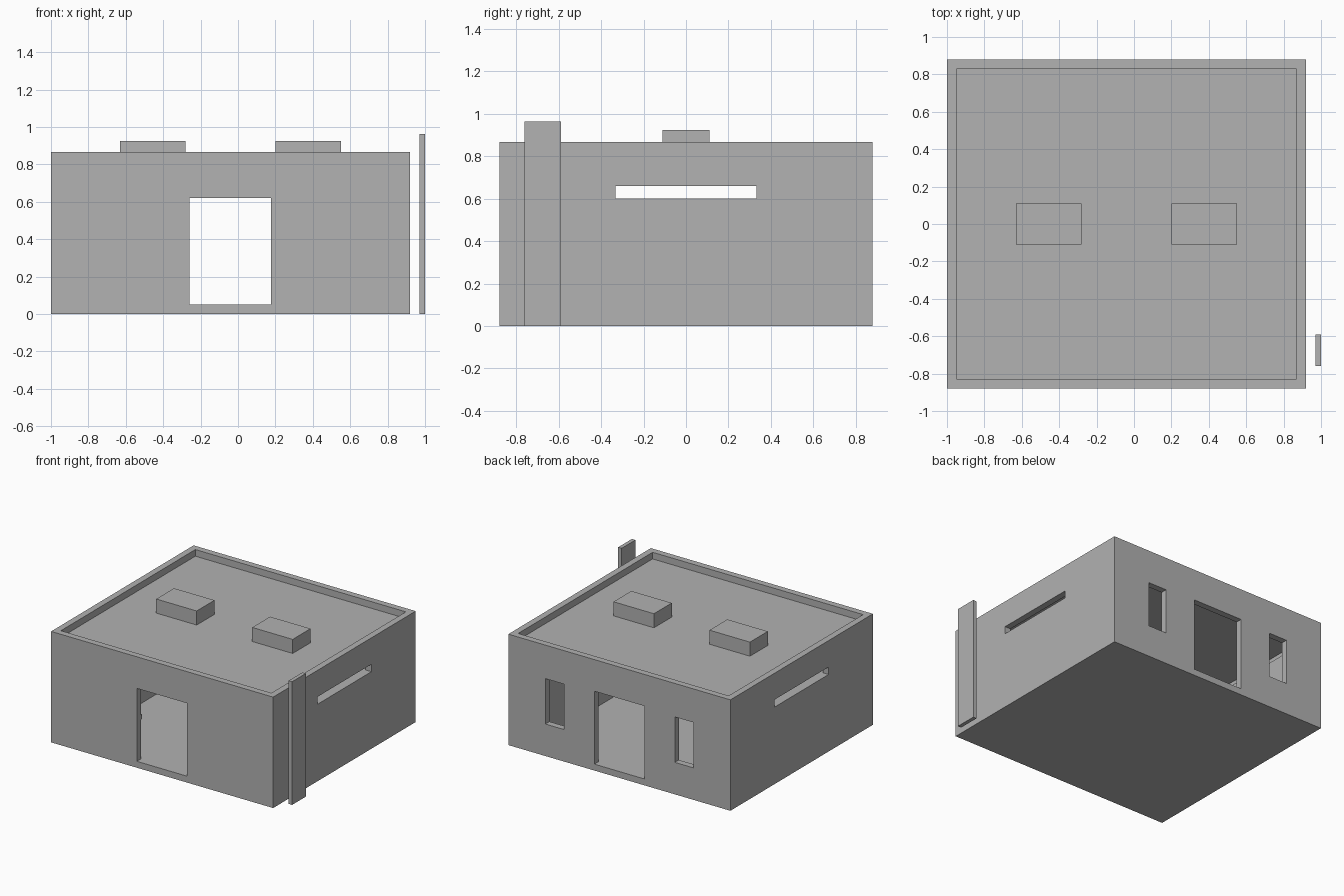
import bpy
import bmesh

if "Cube" in bpy.data.objects:
    bpy.data.objects.remove(bpy.data.objects["Cube"])

# One plain concrete colour
concrete = bpy.data.materials.new("concrete grey")
concrete.diffuse_color = (0.445, 0.445, 0.445, 1)
concrete.use_nodes = True
concrete.node_tree.nodes["Principled BSDF"].inputs["Base Color"].default_value = concrete.diffuse_color


def box(name, x, y, z):
    """Axis-aligned box from (min, max) ranges."""
    bm = bmesh.new()
    bmesh.ops.create_cube(bm, size=1)
    for v in bm.verts:
        v.co = [r[0] if c < 0 else r[1] for c, r in zip(v.co, (x, y, z))]
    mesh = bpy.data.meshes.new(name)
    bm.to_mesh(mesh)
    bm.free()
    mesh.materials.append(concrete)
    obj = bpy.data.objects.new(name, mesh)
    bpy.context.collection.objects.link(obj)
    return obj


def cut(target, x, y, z):
    """Cut a box-shaped opening out of the target."""
    cutter = box("cutter", x, y, z)
    cutter.hide_render = True
    mod = target.modifiers.new("opening", 'BOOLEAN')
    mod.operation = 'DIFFERENCE'
    mod.solver = 'EXACT'
    mod.object = cutter
    bpy.context.view_layer.objects.active = target
    bpy.ops.object.modifier_apply(modifier=mod.name)
    bpy.data.objects.remove(cutter, do_unlink=True)


WALL = 0.05
X0, X1, Y = -1.0, 0.92, 0.88
IN_X, IN_Y = (X0 + WALL, X1 - WALL), (-Y + WALL, Y - WALL)
MID = (X0 + X1) / 2
ROOF = 0.815

# Building shell with room, and a roof sunk behind the parapet
shell = box("building_shell", (X0, X1), (-Y, Y), (0, 0.867))
cut(shell, IN_X, IN_Y, (0.05, 0.77))
cut(shell, IN_X, IN_Y, (ROOF, 1.0))

# Front and back doorways
for y in ((-1, -0.8), (0.8, 1)):
    cut(shell, (MID - 0.218, MID + 0.216), y, (0.05, 0.62))

# Back windows
for side in (-1, 1):
    a, b = sorted((MID + side * 0.48, MID + side * 0.64))
    cut(shell, (a, b), (0.8, 1), (0.25, 0.605))

# Long slots in the side walls
for x in ((-1.1, -0.9), (0.82, 1.1)):
    cut(shell, x, (-0.333, 0.333), (0.602, 0.66))

# Shelves below the slots, along both side walls
box("left_shelf", (IN_X[0], -0.79), IN_Y, (0.05, 0.60))
box("right_shelf", (0.71, IN_X[1]), IN_Y, (0.05, 0.60))

# Latch inside the front doorway
box("door_latch", (-0.32, -0.262), (-0.83, -0.81), (0.355, 0.39))

# Roof boxes
box("left_roof_box", (-0.63, -0.28), (-0.11, 0.11), (ROOF, 0.925))
box("right_roof_box", (0.20, 0.55), (-0.11, 0.11), (ROOF, 0.925))

# Free-standing slab beside the right wall
box("standing_slab", (0.97, 1.0), (-0.76, -0.59), (0, 0.963))
